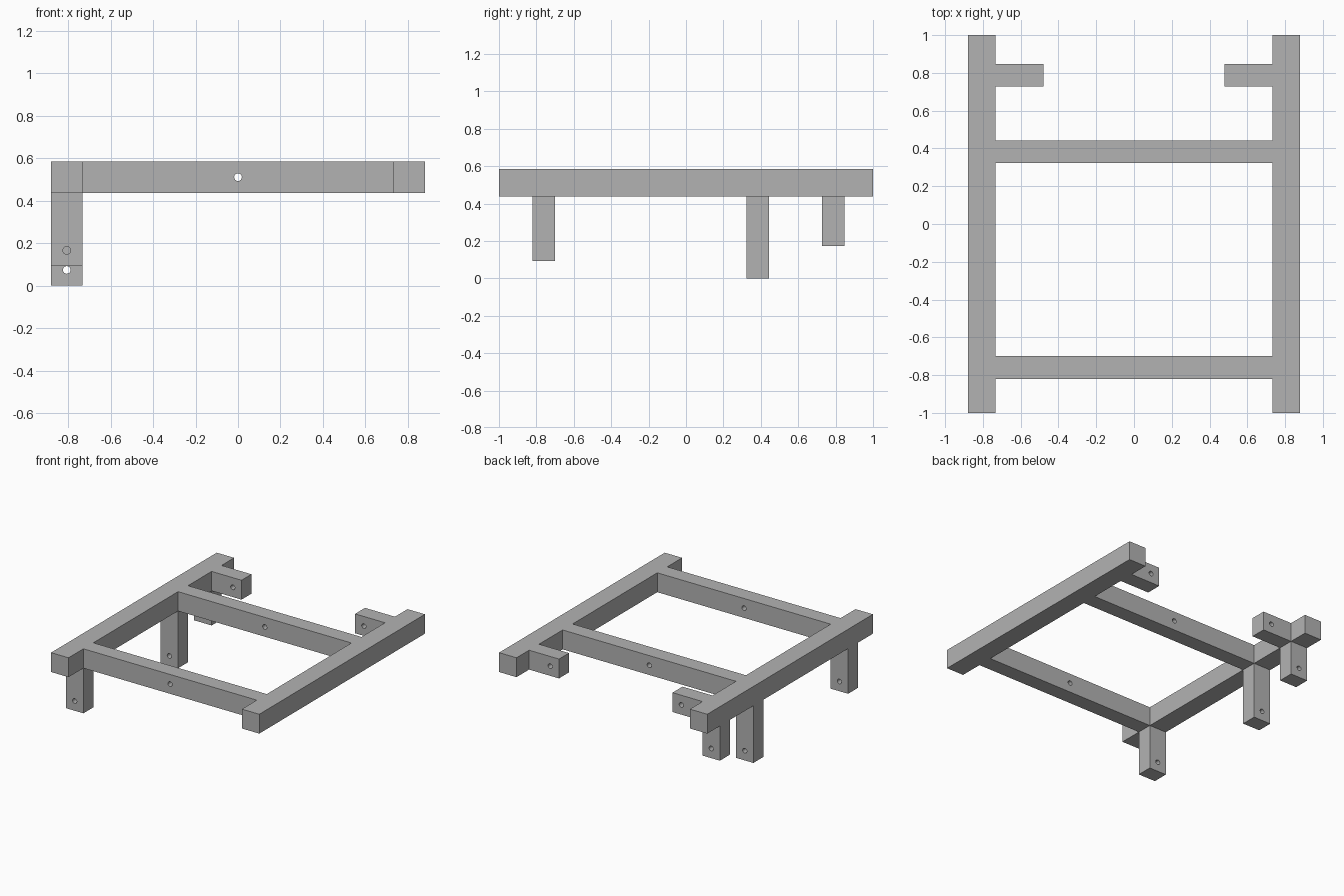
import bpy
import math

cube = bpy.data.objects.get("Cube")
if cube:
    bpy.data.objects.remove(cube, do_unlink=True)

grey = bpy.data.materials.new("plain grey")
grey.use_nodes = True
colour = (0.45, 0.45, 0.45, 1)
grey.diffuse_color = colour
grey.node_tree.nodes["Principled BSDF"].inputs["Base Color"].default_value = colour

OUTER, INNER = 0.88, 0.733      # side rail faces
LOW, HIGH = 0.437, 0.585        # rail underside and top
THICK = 0.12                    # depth of cross rails, legs and stubs
HOLE = 0.018
HOLE_INSET = 0.074


def beam(name, x, y, z, hole=None):
    """Box between the given bounds, with an optional bolt hole along y."""
    centre = [(a + b) / 2 for a, b in (x, y, z)]
    bpy.ops.mesh.primitive_cube_add(size=1, location=centre)
    obj = bpy.context.object
    obj.name = name
    obj.scale = [b - a for a, b in (x, y, z)]
    bpy.ops.object.transform_apply(location=False, rotation=False, scale=True)
    obj.data.materials.append(grey)
    if hole:
        bpy.ops.mesh.primitive_cylinder_add(
            vertices=24, radius=HOLE, depth=THICK * 2,
            location=(hole[0], centre[1], hole[1]), rotation=(math.pi / 2, 0, 0))
        cutter = bpy.context.object
        cutter.data.materials.append(grey)
        cut = obj.modifiers.new("bolt hole", 'BOOLEAN')
        cut.operation = 'DIFFERENCE'
        cut.solver = 'EXACT'
        cut.object = cutter
        bpy.context.view_layer.objects.active = obj
        bpy.ops.object.modifier_apply(modifier=cut.name)
        bpy.data.objects.remove(cutter, do_unlink=True)
        # Smooth hole wall, sharp box edges
        bpy.ops.object.select_all(action='DESELECT')
        obj.select_set(True)
        bpy.ops.object.shade_smooth_by_angle(angle=math.radians(30))
    return obj


def depth(y):
    return (y - THICK / 2, y + THICK / 2)


FRONT, MIDDLE, BACK = -0.76, 0.383, 0.788
middle_z = (LOW + HIGH) / 2

# Side rails and the short stubs on their inner faces
for side, sign in (("left", 1), ("right", -1)):
    beam(side + "_rail", sorted((sign * INNER, sign * OUTER)), (-1, 1), (LOW, HIGH))
    tip = 0.48
    beam(side + "_stub", sorted((sign * tip, sign * INNER)), depth(BACK), (LOW, HIGH),
         (sign * (tip + HOLE_INSET), middle_z))

# Cross rails
for name, y in (("front", FRONT), ("rear", MIDDLE)):
    beam(name + "_cross_rail", (-INNER, INNER), depth(y), (LOW, HIGH), (0, middle_z))

# Legs of different lengths under the right rail
for name, y, foot in (("front", FRONT, 0.092), ("middle", MIDDLE, 0), ("back", BACK, 0.172)):
    beam(name + "_leg", (-OUTER, -INNER), depth(y), (foot, LOW),
         (-(OUTER + INNER) / 2, foot + HOLE_INSET))
